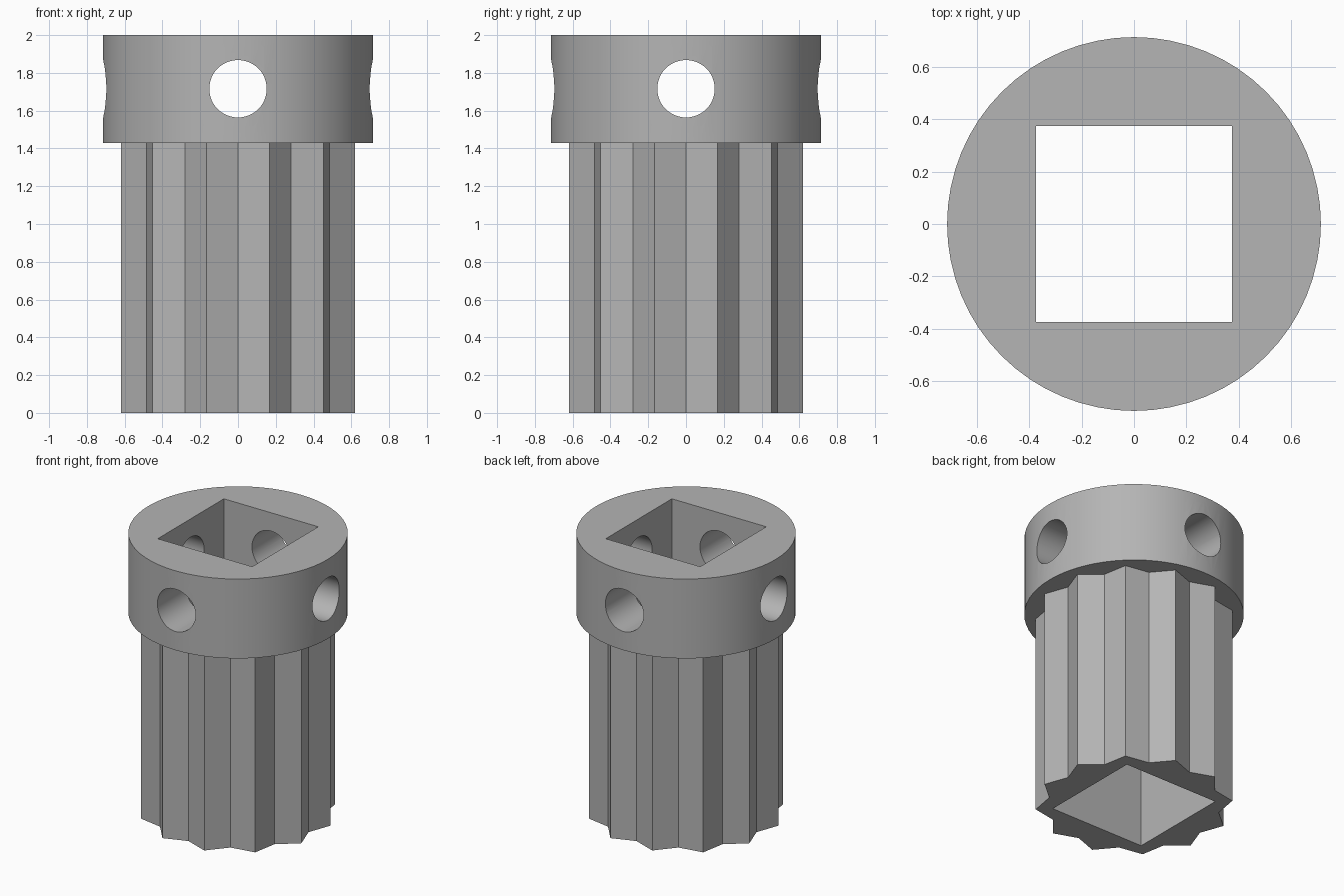
import bpy
import bmesh
from math import sin, cos, pi, radians

if "Cube" in bpy.data.objects:
    bpy.data.objects.remove(bpy.data.objects["Cube"])

HEIGHT = 2.0
COLLAR_BOTTOM = 1.43
COLLAR_RADIUS = 0.714
TIP_RADIUS, VALLEY_RADIUS, FLUTES = 0.642, 0.56, 12
BORE = 0.75
DRILL_RADIUS, DRILL_Z = 0.152, 1.716

# Plain grey material
grey = bpy.data.materials.new("plain grey")
grey.use_nodes = True
colour = (0.46, 0.46, 0.46, 1)
grey.diffuse_color = colour
grey.node_tree.nodes["Principled BSDF"].inputs["Base Color"].default_value = colour


def prism(name, outline, z0, z1):
    """Extrude a closed xy outline from z0 to z1."""
    bm = bmesh.new()
    base = bm.faces.new([bm.verts.new((x, y, z0)) for x, y in outline])
    top = bmesh.ops.extrude_face_region(bm, geom=[base])["geom"]
    bmesh.ops.translate(bm, vec=(0, 0, z1 - z0),
                        verts=[g for g in top if isinstance(g, bmesh.types.BMVert)])
    bmesh.ops.recalc_face_normals(bm, faces=bm.faces)
    mesh = bpy.data.meshes.new(name)
    bm.to_mesh(mesh)
    bm.free()
    mesh.materials.append(grey)
    obj = bpy.data.objects.new(name, mesh)
    bpy.context.collection.objects.link(obj)
    return obj


def ring(radii, count):
    """Points around the z axis, cycling through the given radii."""
    return [(radii[i % len(radii)] * cos(2 * pi * i / count),
             radii[i % len(radii)] * sin(2 * pi * i / count)) for i in range(count)]


def combine(target, tool, operation):
    """Apply a boolean and discard the tool object."""
    mod = target.modifiers.new(operation.lower(), "BOOLEAN")
    mod.operation = operation
    mod.solver = "EXACT"
    mod.object = tool
    bpy.context.view_layer.objects.active = target
    bpy.ops.object.modifier_apply(modifier=mod.name)
    bpy.data.objects.remove(tool)


# Fluted shaft joined to the round collar
body = prism("fluted_shaft_with_collar",
             ring((VALLEY_RADIUS, TIP_RADIUS), 2 * FLUTES), 0, COLLAR_BOTTOM + 0.1)
collar = prism("collar", ring((COLLAR_RADIUS,), 64), COLLAR_BOTTOM, HEIGHT)
combine(body, collar, "UNION")

# Square bore through the full height
h = BORE / 2
bore = prism("bore_cutter", [(-h, -h), (h, -h), (h, h), (-h, h)], -0.1, HEIGHT + 0.1)
combine(body, bore, "DIFFERENCE")

# Crossed round holes through the collar walls
for axis in ("X", "Y"):
    drill = prism("drill_cutter", ring((DRILL_RADIUS,), 48), -1, 1)
    drill.location.z = DRILL_Z
    if axis == "X":
        drill.rotation_euler.x = radians(90)
    else:
        drill.rotation_euler.y = radians(90)
    bpy.context.view_layer.update()
    combine(body, drill, "DIFFERENCE")

# Smooth the round walls, keep the flutes and rims crisp
bpy.ops.object.select_all(action="DESELECT")
body.select_set(True)
bpy.context.view_layer.objects.active = body
bpy.ops.object.shade_smooth_by_angle(angle=radians(15))
